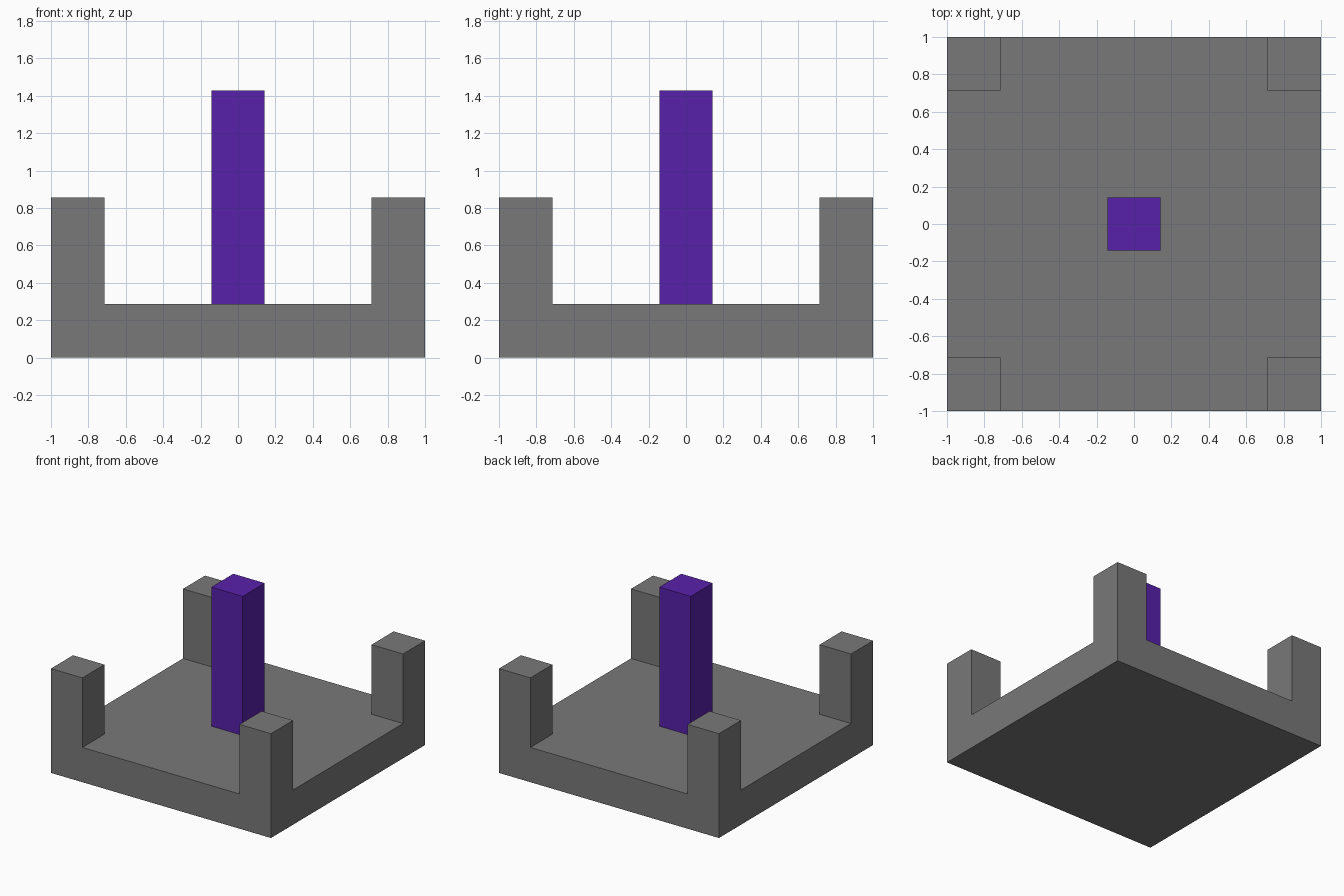
import bpy
import bmesh
from mathutils import Vector

U = 1 / 7  # one block unit

default = bpy.data.objects.get("Cube")
if default:
    bpy.data.objects.remove(default, do_unlink=True)


def material(name, color):
    mat = bpy.data.materials.new(name)
    mat.use_nodes = True
    mat.diffuse_color = color
    mat.node_tree.nodes["Principled BSDF"].inputs["Base Color"].default_value = color
    return mat


def add_object(name, bm, mat):
    bmesh.ops.recalc_face_normals(bm, faces=bm.faces)
    mesh = bpy.data.meshes.new(name)
    bm.to_mesh(mesh)
    bm.free()
    mesh.materials.append(mat)
    obj = bpy.data.objects.new(name, mesh)
    bpy.context.collection.objects.link(obj)
    return obj


def raise_faces(bm, faces, height):
    """Extrude faces straight up and return the new top faces."""
    result = bmesh.ops.extrude_face_region(bm, geom=faces)["geom"]
    verts = [g for g in result if isinstance(g, bmesh.types.BMVert)]
    bmesh.ops.translate(bm, verts=verts, vec=Vector((0, 0, height)))
    return [g for g in result if isinstance(g, bmesh.types.BMFace)]


stone = material("stone grey", (0.19, 0.19, 0.19, 1))
purple = material("deep purple", (0.098, 0.015, 0.41, 1))

# Base slab: a three by three grid whose inner lines mark the corner posts
bm = bmesh.new()
bmesh.ops.create_grid(bm, x_segments=3, y_segments=3, size=7 * U)
for v in bm.verts:
    for axis in (0, 1):
        if abs(v.co[axis]) < 6 * U:
            v.co[axis] = 5 * U if v.co[axis] > 0 else -5 * U
underside = bm.faces[:]
bottom_copy = bmesh.ops.duplicate(bm, geom=underside)["geom"]
tops = raise_faces(bm, underside, 2 * U)
bmesh.ops.delete(bm, geom=[f for f in underside if f.is_valid], context="FACES")

# Corner posts rise from the four outer cells
for face in tops:
    center = face.calc_center_median()
    if min(abs(center.x), abs(center.y)) > 5 * U:
        raise_faces(bm, [face], 4 * U)
        if face.is_valid:
            bmesh.ops.delete(bm, geom=[face], context="FACES_ONLY")
bmesh.ops.remove_doubles(bm, verts=bm.verts, dist=0.001)
bmesh.ops.dissolve_limit(bm, angle_limit=0.01, verts=bm.verts, edges=bm.edges)
add_object("base_with_corner_posts", bm, stone)

# Central pillar standing on the slab
bm = bmesh.new()
bmesh.ops.create_cube(bm, size=2 * U)
for v in bm.verts:
    v.co.z = 10 * U if v.co.z > 0 else 2 * U
add_object("central_pillar", bm, purple)
